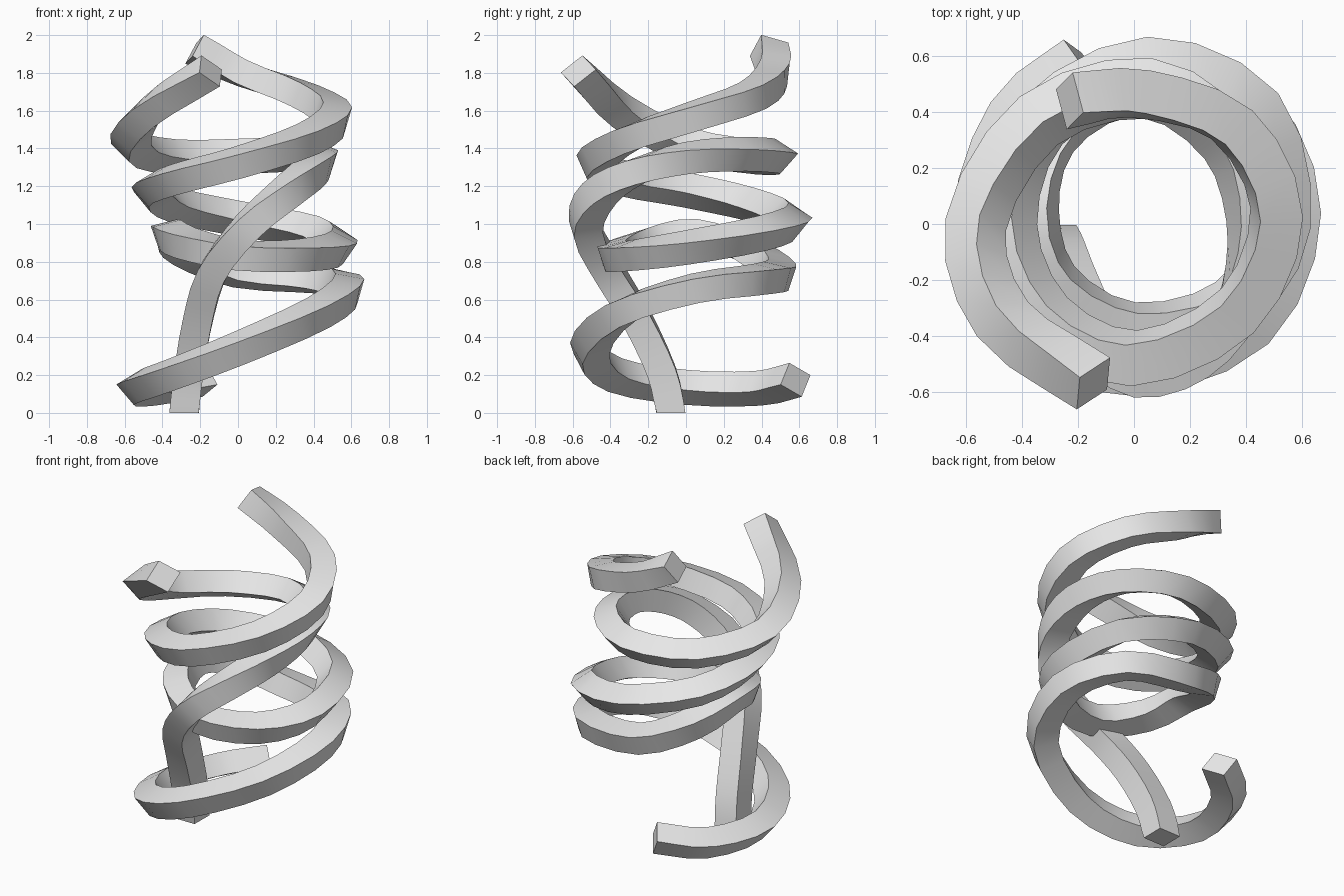
import bpy
import bmesh
from math import cos, sin, radians
from mathutils import Vector

HALF = 0.078      # half the width of the bar
SQUASH = 0.85     # the bar is a little flatter than wide
STEPS = 3         # rings per control point

cube = bpy.data.objects.get("Cube")
if cube:
    bpy.data.objects.remove(cube, do_unlink=True)

# One plain grey for everything
grey = bpy.data.materials.new("plain_grey")
grey.use_nodes = True
colour = (0.8, 0.8, 0.8, 1)
grey.diffuse_color = colour
grey.node_tree.nodes["Principled BSDF"].inputs["Base Color"].default_value = colour

# Control points: x, y, z, roll of the section in degrees
long_coil_path = [
    (-.23, .44, 1.925, -10), (.02, .465, 1.8, -6), (.35, .355, 1.68, -8),
    (.51, .04, 1.57, -12), (.37, -.31, 1.45, -15), (0, -.48, 1.325, -20),
    (-.32, -.33, 1.24, -28), (-.455, 0, 1.18, -36), (-.335, .36, 1.1, -38),
    (.05, .56, 1.02, -38), (.43, .4, .95, -35), (.525, 0, .875, -30),
    (.35, -.29, .835, -20), (0, -.375, .835, -15), (-.28, -.22, .9, -15),
    (-.365, .05, .945, -17), (-.28, .33, .86, -18), (0, .485, .745, -18),
    (.41, .41, .71, -14), (.575, .05, .66, -12), (.425, -.345, .53, -16),
    (0, -.51, .34, -25), (-.36, -.375, .2, -32), (-.535, 0, .135, -36),
    (-.42, .38, .13, -32), (-.18, .58, .175, -26),
]
short_coil_path = [
    (-.285, -.08, .01, 16), (-.26, -.13, .22, 27), (-.21, -.26, .5, 51),
    (-.13, -.41, .75, 72), (.05, -.53, .985, 84), (.25, -.46, 1.16, 84),
    (.385, -.27, 1.275, 80), (.43, .01, 1.35, 70), (.335, .3, 1.37, 60),
    (.05, .485, 1.36, 53), (-.34, .37, 1.355, 52), (-.565, 0, 1.42, 52),
    (-.47, -.34, 1.595, 50), (-.145, -.57, 1.81, 50),
]


def smooth_path(points):
    """Positions with roll, and tangents, on a spline through the points."""
    pts = [Vector(p) for p in points]
    pts = [pts[0] * 2 - pts[1]] + pts + [pts[-1] * 2 - pts[-2]]
    result = []
    for i in range(1, len(pts) - 2):
        a, b, c, d = pts[i - 1:i + 3]
        lin = (c - a) / 2
        quad = a - b * 2.5 + c * 2 - d / 2
        cub = (d - a) / 2 + (b - c) * 1.5
        last = i == len(pts) - 3
        for k in range(STEPS + (1 if last else 0)):
            t = k / STEPS
            pos = b + lin * t + quad * t * t + cub * t ** 3
            tangent = lin + quad * 2 * t + cub * 3 * t * t
            result.append((pos, tangent.xyz.normalized()))
    return result


def coil(name, points, turn, flat_foot=False):
    """Sweep a four-sided bar along the path; turn is the sense of winding."""
    bm = bmesh.new()
    rings = []
    for pos, tangent in smooth_path(points):
        out = Vector((pos.x, pos.y, 0))
        out = (out - tangent * out.dot(tangent)).normalized()
        up = out.cross(tangent) * turn
        roll = radians(pos.w)
        side = out * cos(roll) + up * sin(roll)
        top = up * cos(roll) - out * sin(roll)
        ring = []
        for u, v in [(1, 1), (-1, 1), (-1, -1), (1, -1)]:
            offset = (side * u + top * v) * HALF
            offset.z *= SQUASH
            ring.append(bm.verts.new(pos.xyz + offset))
        rings.append(ring)
    if flat_foot:
        for vert in rings[0]:
            vert.co.z = 0
    for low, high in zip(rings, rings[1:]):
        for j in range(4):
            k = (j + 1) % 4
            bm.faces.new((low[j], low[k], high[k], high[j]))
    bm.faces.new(rings[0])
    bm.faces.new(rings[-1])
    bmesh.ops.recalc_face_normals(bm, faces=bm.faces)
    mesh = bpy.data.meshes.new(name)
    bm.to_mesh(mesh)
    bm.free()
    mesh.materials.append(grey)
    obj = bpy.data.objects.new(name, mesh)
    bpy.context.collection.objects.link(obj)
    bpy.ops.object.select_all(action='DESELECT')
    obj.select_set(True)
    bpy.context.view_layer.objects.active = obj
    bpy.ops.object.shade_smooth_by_angle(angle=radians(35))


# Long bar winding down clockwise, short bar rising the other way
coil("long_coil", long_coil_path, -1)
coil("short_coil", short_coil_path, 1, flat_foot=True)
